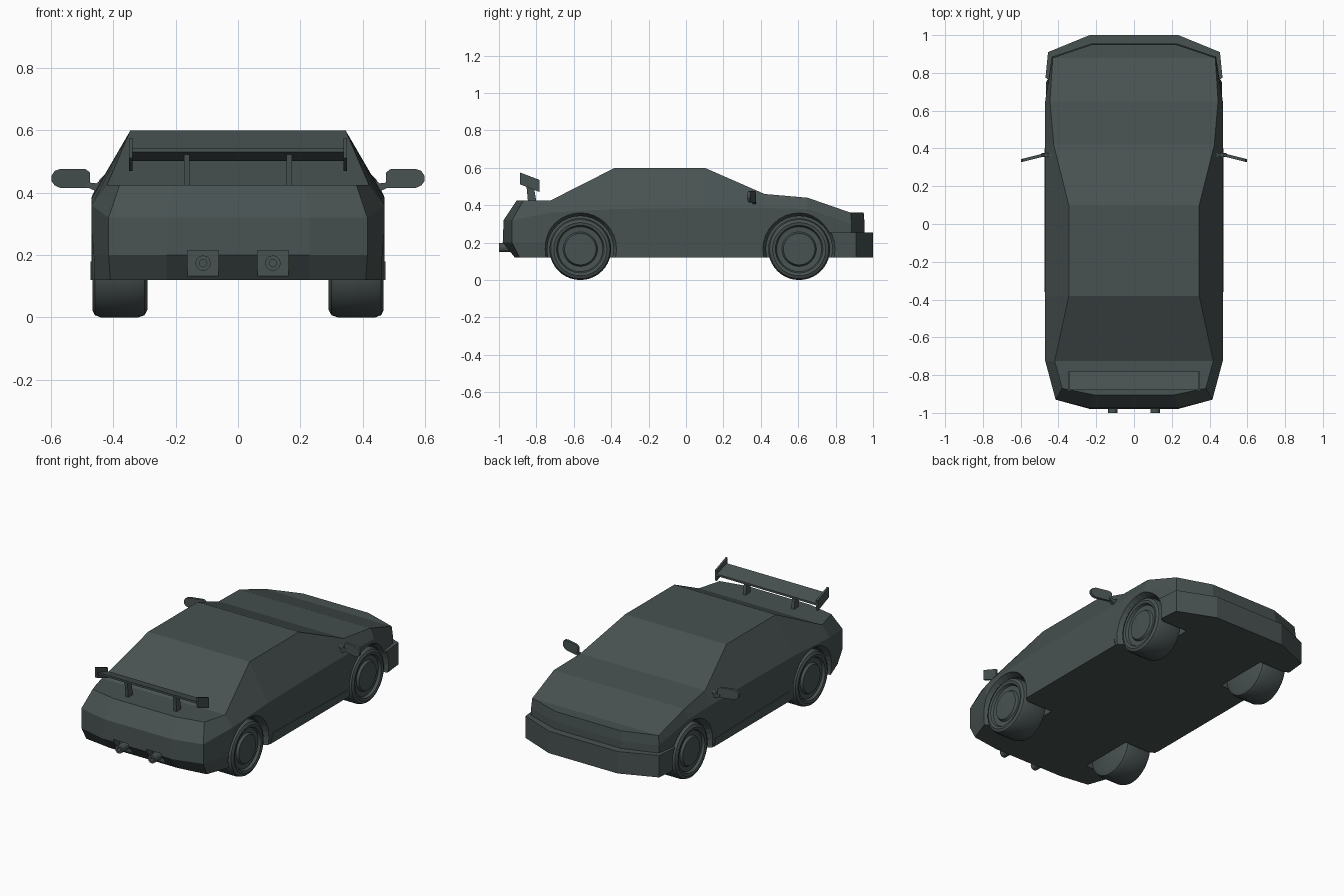
import bpy, bmesh, math
from mathutils import Vector

cube = bpy.data.objects.get("Cube")
if cube:
    bpy.data.objects.remove(cube, do_unlink=True)

COLOUR = (0.065, 0.084, 0.083, 1)
paint = bpy.data.materials.new("dark slate")
paint.use_nodes = True
paint.diffuse_color = COLOUR
paint.node_tree.nodes["Principled BSDF"].inputs["Base Color"].default_value = COLOUR


def make(name, verts, faces, smooth=False):
    bm = bmesh.new()
    vs = [bm.verts.new(v) for v in verts]
    for f in faces:
        bm.faces.new([vs[i] for i in f])
    bmesh.ops.remove_doubles(bm, verts=bm.verts, dist=1e-5)
    bmesh.ops.recalc_face_normals(bm, faces=bm.faces)
    me = bpy.data.meshes.new(name)
    bm.to_mesh(me)
    bm.free()
    me.materials.append(paint)
    ob = bpy.data.objects.new(name, me)
    bpy.context.collection.objects.link(ob)
    if smooth:
        bpy.ops.object.select_all(action='DESELECT')
        ob.select_set(True)
        bpy.context.view_layer.objects.active = ob
        bpy.ops.object.shade_smooth_by_angle(angle=math.radians(40))
    return ob


def prism(name, outline, offset):
    """Extrude a flat outline of 3D points along an offset vector."""
    n = len(outline)
    base = [Vector(p) for p in outline]
    verts = base + [p + Vector(offset) for p in base]
    faces = [range(n), range(n, 2 * n)]
    faces += [(i, (i + 1) % n, n + (i + 1) % n, n + i) for i in range(n)]
    return make(name, verts, faces)


def side_prism(name, yz, x0, x1):
    return prism(name, [(x0, y, z) for y, z in yz], (x1 - x0, 0, 0))


def lathe(name, profile, side, y, z, seg=32, axis='X', smooth=False):
    """Spin (radius, distance) points round an axis; ends are capped."""
    verts = []
    for r, d in profile:
        for k in range(seg):
            a = math.tau * k / seg
            c, s = r * math.cos(a), r * math.sin(a)
            verts.append((side * d, y + c, z + s) if axis == 'X' else (side + c, y + d, z + s))
    n = len(profile)
    faces = [(i * seg + k, i * seg + (k + 1) % seg, (i + 1) * seg + (k + 1) % seg, (i + 1) * seg + k)
             for i in range(n - 1) for k in range(seg)]
    faces += [range(seg), range((n - 1) * seg, n * seg)]
    return make(name, verts, faces, smooth)


def cut(target, cutters):
    for c in cutters:
        m = target.modifiers.new("cut", 'BOOLEAN')
        m.operation, m.solver, m.object = 'DIFFERENCE', 'EXACT', c
        c.hide_render = True
    bpy.context.view_layer.update()
    dg = bpy.context.evaluated_depsgraph_get()
    me = bpy.data.meshes.new_from_object(target.evaluated_get(dg))
    target.modifiers.clear()
    target.data = me
    for c in cutters:
        bpy.data.objects.remove(c, do_unlink=True)


# Body shell: columns run round the plan from tail to nose, each from sill to top
FLOOR, LOW = 0.12, 0.2
columns = [
    [(.23, -.915, FLOOR), (.23, -.98, LOW), (.23, -.975, .32), (.21, -.905, .425)],
    [(.41, -.89, FLOOR), (.415, -.93, LOW), (.415, -.93, .32), (.38, -.87, .425)],
]
for y, shoulder, top_x, top_z in [(-.725, .36, .42, .425), (-.38, .38, .345, .6), (.1, .385, .345, .6),
                                  (.42, .385, .425, .46), (.65, .38, .445, .44)]:
    columns.append([(.47, y, FLOOR), (.47, y, LOW), (.47, y, shoulder), (top_x, y, top_z)])
for x, y in [(.435, .885), (.228, .955)]:
    columns.append([(x, y, FLOOR), (x, y, LOW), (x, y, .3), (x - .005, y - .005, .36)])

R = 4
half = len(columns) * R
verts = [p for col in columns for p in col]
verts += [(-x, y, z) for x, y, z in verts]
faces = []
for c in range(len(columns) - 1):
    a, b = c * R, (c + 1) * R
    for s in (0, half):
        faces += [(s + a + r, s + b + r, s + b + r + 1, s + a + r + 1) for r in range(R - 1)]
    for r in (0, R - 1):
        faces.append((a + r, b + r, half + b + r, half + a + r))
for c in (0, half - R):
    faces += [(c + r, c + r + 1, half + c + r + 1, half + c + r) for r in range(R - 1)]
body = make("body_shell", verts, faces)

# Front bumper stands proud of the nose
right = [(.469, .66), (.468, .78), (.455, .91), (.235, 1.0)]
plan = right + [(-x, y) for x, y in reversed(right)]
bumper = prism("front_bumper", [(x, y, FLOOR) for x, y in plan], (0, 0, .135))

# Wheel arches with a bevelled lip, and tail recesses for the exhausts
AXLES = {"rear": -.565, "front": .605}
HUB_Z = .165
ARCH = [(.177, .27), (.177, .44), (.205, .49)]
SIDES = {"left": 1, "right": -1}


def arch_cutters():
    return [lathe("arch_cutter", ARCH, s, y, HUB_Z) for s in SIDES.values() for y in AXLES.values()]


recesses = [prism("recess_cutter", [(s * .112 + dx, -1.05, z) for dx, z in
                                    [(-.05, .133), (.05, .133), (.05, .215), (-.05, .215)]], (0, .13, 0))
            for s in SIDES.values()]
cut(body, arch_cutters() + recesses)
cut(bumper, arch_cutters())

# Parts that repeat on both sides
TYRE = [(0, .29), (.14, .29), (.158, .3), (.165, .32), (.165, .44), (.158, .459), (.142, .467),
        (.127, .463), (.12, .448), (.092, .446), (.084, .46), (0, .462)]
PIPE = [(.012, .06), (.012, 0), (.025, 0), (.025, .13)]
for label, s in SIDES.items():
    for axle, y in AXLES.items():
        lathe(f"{axle}_{label}_wheel", TYRE, s, y, HUB_Z, 40, smooth=True)

    side_prism(f"{label}_sill", [(-.36, FLOOR), (.4, FLOOR), (.39, .165), (-.33, .18)], s * .46, s * .473)

    # Exhaust pipe
    lathe(f"{label}_exhaust", PIPE, s * .112, -1.0, .174, 12, axis='Y')

    # Rear wing strut and end plate
    side_prism(f"{label}_wing_strut", [(-.855, .525), (-.815, .508), (-.8, .42), (-.845, .42)],
               s * .155, s * .174)
    side_prism(f"{label}_wing_end_plate", [(-.888, .575), (-.782, .535), (-.782, .47), (-.888, .512)],
               s * .338, s * .35)

    # Door mirror: rounded swept head on a short stalk
    head = [(.475, .42), (.48, .415), (.57, .415), (.588, .423), (.598, .437),
            (.598, .455), (.588, .47), (.57, .476), (.49, .476), (.475, .465)]
    prism(f"{label}_mirror", [(s * x, .358 - .25 * (x - .475), z) for x, z in head], (0, .016, 0))
    stalk = [(.42, .45), (.445, .4), (.49, .42), (.49, .434), (.455, .43)]
    prism(f"{label}_mirror_stalk", [(s * x, .355, z) for x, z in stalk], (0, .02, 0))

# Rear wing blade
side_prism("wing_blade", [(-.88, .53), (-.88, .542), (-.782, .513), (-.782, .501)], -.34, .34)
